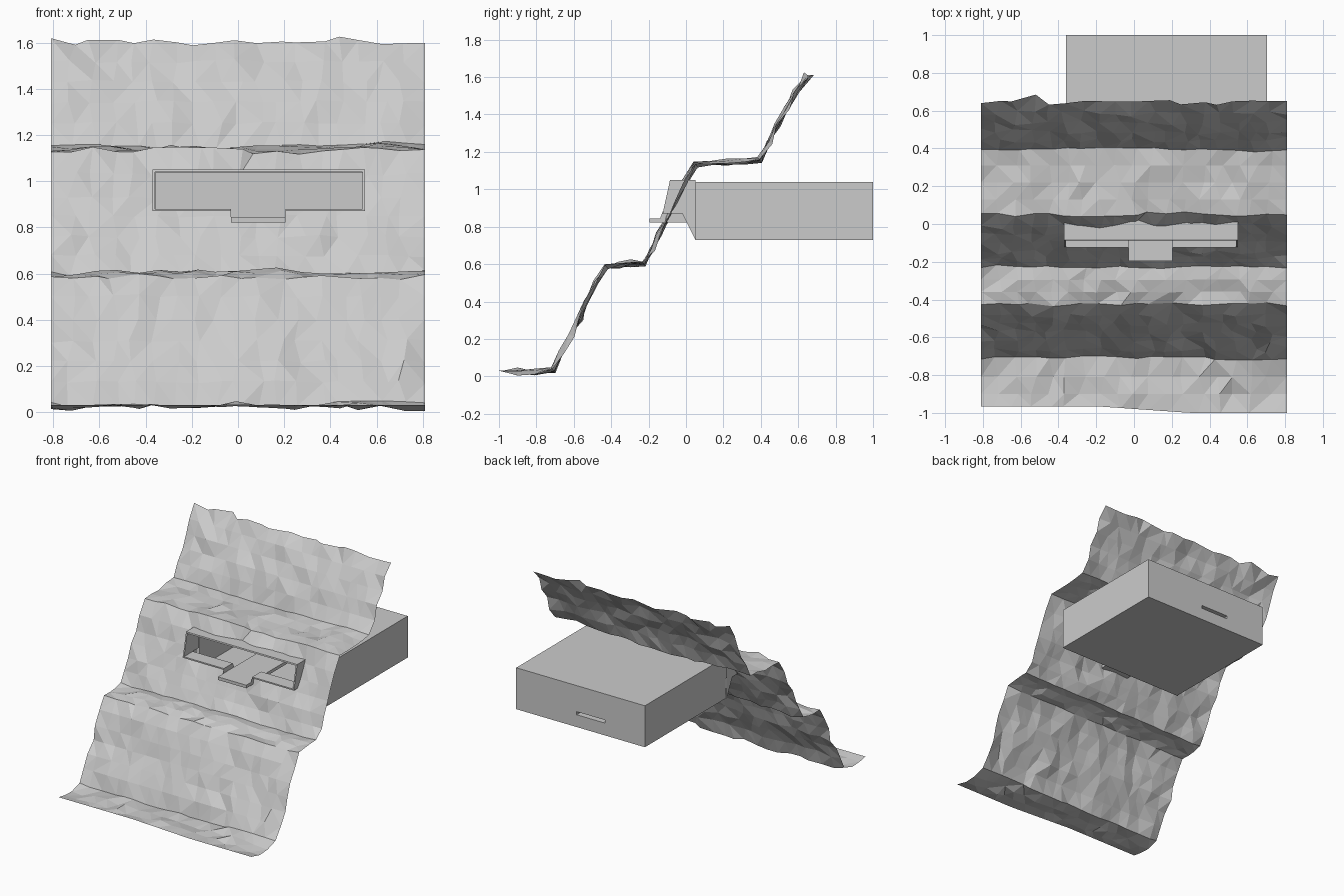
import bpy, bmesh, random
from mathutils import Vector, noise

if "Cube" in bpy.data.objects:
    bpy.data.objects.remove(bpy.data.objects["Cube"])

random.seed(4)


def make(name, polys):
    """Object from a list of polygons (each a list of points)."""
    bm = bmesh.new()
    for p in polys:
        bm.faces.new([bm.verts.new(c) for c in p])
    bmesh.ops.remove_doubles(bm, verts=bm.verts, dist=0.0005)
    bmesh.ops.recalc_face_normals(bm, faces=bm.faces)
    return finish(name, bm)


def finish(name, bm):
    me = bpy.data.meshes.new(name)
    bm.to_mesh(me)
    bm.free()
    ob = bpy.data.objects.new(name, me)
    bpy.context.collection.objects.link(ob)
    return ob


def wall(y, x0, x1, z0, z1, hx0, hx1, hz0, hz1):
    """Upright wall facing y with a rectangular hole."""
    out = [(x0, y, z0), (x1, y, z0), (x1, y, z1), (x0, y, z1)]
    inn = [(hx0, y, hz0), (hx1, y, hz0), (hx1, y, hz1), (hx0, y, hz1)]
    return [[out[i], out[(i + 1) % 4], inn[(i + 1) % 4], inn[i]] for i in range(4)]


# Stepped cliff: profile swept along x, then roughened
profile = [(-0.985, .03), (-.9, .025), (-.81, .03), (-.71, .04), (-.665, .13), (-.615, .22),
           (-.57, .31), (-.53, .40), (-.48, .50), (-.425, .585), (-.36, .595), (-.295, .60),
           (-.225, .60), (-.185, .68), (-.145, .76), (-.095, .85), (-.055, .93), (-.01, 1.03),
           (.05, 1.135), (.13, 1.14), (.22, 1.14), (.31, 1.145), (.395, 1.155), (.445, 1.25),
           (.495, 1.34), (.54, 1.43), (.585, 1.52), (.645, 1.605)]
NX, HW = 18, 0.81
bm = bmesh.new()
rows = []
for j, (y, z) in enumerate(profile):
    a, b = profile[max(j - 1, 0)], profile[min(j + 1, len(profile) - 1)]
    n = Vector((0, a[1] - b[1], b[0] - a[0])).normalized()
    row = []
    for i in range(NX + 1):
        x = -HW + 2 * HW * i / NX
        if 0 < i < NX:
            x += random.uniform(-.025, .025)
        d = .022 * noise.noise(Vector((x * 4, y * 5, z * 5))) + random.uniform(-.013, .013)
        p = Vector((x, y, z)) + n * d
        if j == 0:
            p = Vector((x, -.965 - .035 * min(1, max(0, (x + .2) / .5)), .03))
        elif j == len(profile) - 1:
            p.z += random.uniform(-.02, .02)
            p.y += .05 if i == 3 else 0
        elif z < .05:
            p.z = max(p.z - .006, 0)
        row.append(bm.verts.new(p))
    rows.append(row)
for j in range(len(rows) - 1):
    for i in range(NX):
        bm.faces.new((rows[j][i], rows[j][i + 1], rows[j + 1][i + 1], rows[j + 1][i]))
bmesh.ops.triangulate(bm, faces=bm.faces)

# Opening cut in the cliff for the entrance
X0, X1, SX0, SX1 = -.37, .55, -.03, .205
cuts = [((x, 0, 0), (1, 0, 0)) for x in (X0, X1, SX0, SX1)]
cuts += [((0, 0, z), (0, 0, 1)) for z in (.82, .87, 1.05)]
for co, no in cuts:
    fs = [f for f in bm.faces if .7 < f.calc_center_median().z < 1.12]
    geom = set(fs) | {e for f in fs for e in f.edges} | {v for f in fs for v in f.verts}
    bmesh.ops.bisect_plane(bm, geom=list(geom), plane_co=co, plane_no=no)
gone = []
for f in bm.faces:
    c = f.calc_center_median()
    if (X0 < c.x < X1 and .87 < c.z < 1.05) or (SX0 < c.x < SX1 and .82 < c.z < .88):
        gone.append(f)
bmesh.ops.delete(bm, geom=gone, context='FACES')
finish("cliff_face", bm)

# Hangar room behind the cliff, open to the entrance and slotted at the back
A, B, F, K, L, H = -.36, .705, .05, 1.0, .73, 1.04
room = [[(A, F, z), (B, F, z), (B, K, z), (A, K, z)] for z in (L, H)]
room += [[(x, F, L), (x, K, L), (x, K, H), (x, F, H)] for x in (A, B)]
room += wall(F, A, B, L, H, A + .002, X1 - .01, L + .002, H - .002)
room += wall(K, A, B, L, H, SX0, SX1, .822, .845)
make("hangar_room", room)


# Entrance frame: thick stepped surround with a leaning front
def front_y(z):
    return -.125 + (z - .87) * .22


def outline(t):
    return [(X0 + t, .87 + t), (X0 + t, 1.05 - t), (X1 - t, 1.05 - t), (X1 - t, .87 + t)]


frame = []
out, inn = outline(0), outline(.01)
for i in range(4):
    (ax, az), (bx, bz) = out[i], out[(i + 1) % 4]
    (cx, cz), (dx, dz) = inn[i], inn[(i + 1) % 4]
    if i < 3:
        frame.append([(ax, front_y(az), az), (bx, front_y(bz), bz),
                      (dx, front_y(dz), dz), (cx, front_y(cz), cz)])
        for (px, pz), (qx, qz) in ((out[i], out[i + 1]), (inn[i], inn[i + 1])):
            frame.append([(px, front_y(pz), pz), (qx, front_y(qz), qz),
                          (qx, F, qz), (px, F, pz)])
for x0, x1 in ((X0, SX0), (SX1, X1)):
    # sill slabs either side of the runway, then the ramp down to the floor
    for z in (.87, .88):
        frame.append([(x0, -.125, z), (x1, -.125, z), (x1, -.02, z), (x0, -.02, z)])
    frame.append([(x0, -.125, .87), (x1, -.125, .87), (x1, -.125, .88), (x0, -.125, .88)])
    frame.append([(x0, -.02, .87), (x1, -.02, .87), (x1, F, L), (x0, F, L)])
for x in (X0, X1):
    frame.append([(x, -.02, .87), (x, F, .87), (x, F, L)])
for x in (SX0, SX1):
    frame.append([(x, -.125, .88), (x, -.02, .88), (x, 0, .84), (x, -.14, .84)])
make("entrance_frame", frame)

# Runway: flat hollow beam from the entrance through to the back slot
R0, R1 = .822, .845
beam = [[(SX0, -.195, z), (SX1, -.195, z), (SX1, K, z), (SX0, K, z)] for z in (R0, R1)]
beam += [[(x, -.195, R0), (x, K, R0), (x, K, R1), (x, -.195, R1)] for x in (SX0, SX1)]
beam.append([(SX0, -.195, R0), (SX1, -.195, R0), (SX1, -.195, R1), (SX0, -.195, R1)])
make("runway", beam)
